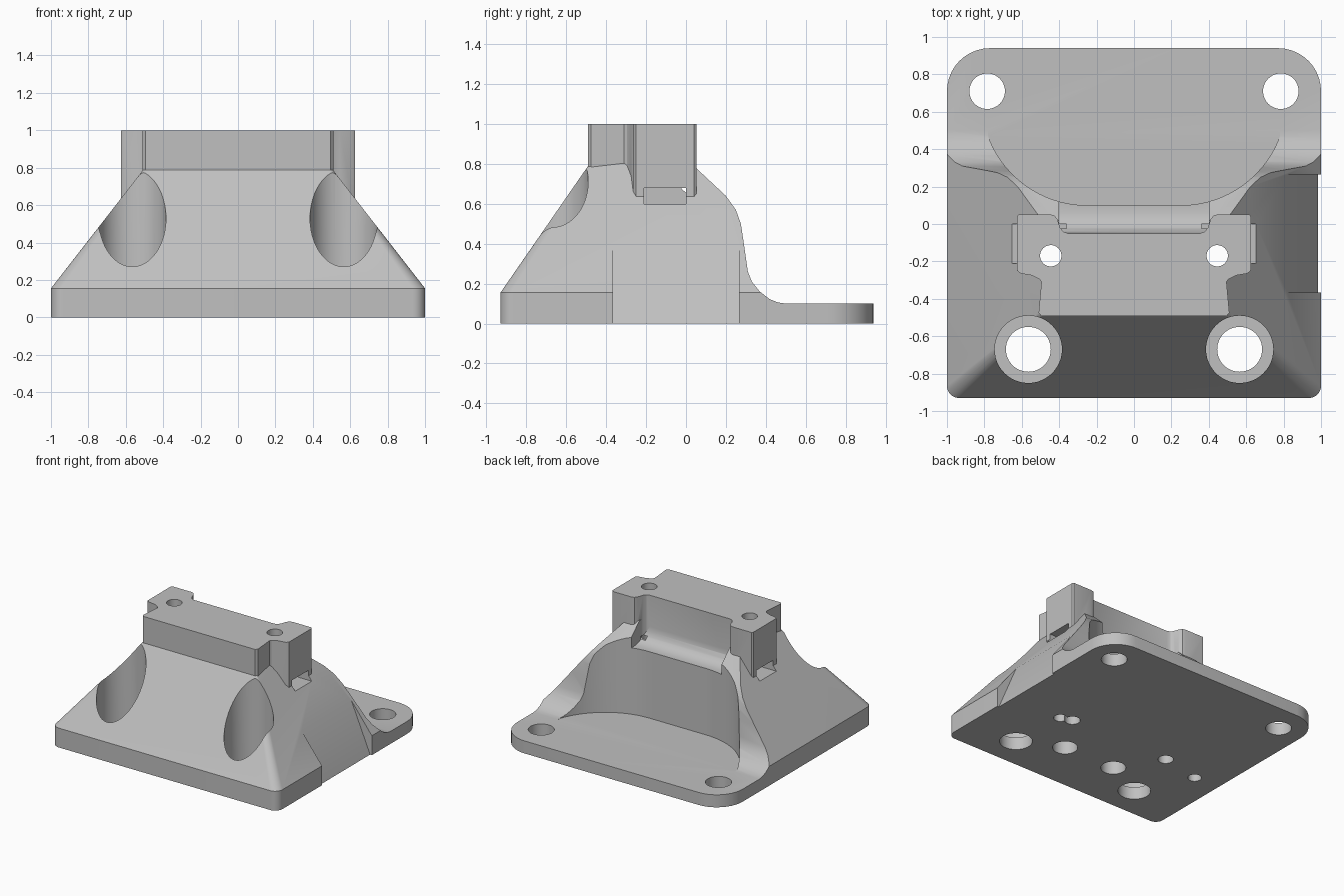
import bpy, bmesh, math
from mathutils import Vector

cube = bpy.data.objects.get("Cube")
if cube:
    bpy.data.objects.remove(cube, do_unlink=True)

# Single plain colour
grey = bpy.data.materials.new("light grey")
grey.use_nodes = True
COL = (0.53, 0.53, 0.53, 1)
grey.diffuse_color = COL
grey.node_tree.nodes["Principled BSDF"].inputs["Base Color"].default_value = COL


def loft(name, rings):
    """Skin equal-length rings of points and cap both ends."""
    bm = bmesh.new()
    loops = [[bm.verts.new(p) for p in ring] for ring in rings]
    n = len(loops[0])
    for a, b in zip(loops, loops[1:]):
        for i in range(n):
            j = (i + 1) % n
            bm.faces.new((a[i], a[j], b[j], b[i]))
    bm.faces.new(loops[0][::-1])
    bm.faces.new(loops[-1])
    bmesh.ops.recalc_face_normals(bm, faces=bm.faces)
    mesh = bpy.data.meshes.new(name)
    bm.to_mesh(mesh)
    bm.free()
    mesh.materials.append(grey)
    obj = bpy.data.objects.new(name, mesh)
    bpy.context.collection.objects.link(obj)
    return obj


def prism_z(name, pts, z0, z1):
    return loft(name, [[(x, y, z) for x, y in pts] for z in (z0, z1)])


def prism_x(name, pts, x0, x1):
    return loft(name, [[(x, y, z) for y, z in pts] for x in (x0, x1)])


def prism_y(name, pts, y0, y1):
    return loft(name, [[(x, y, z) for x, z in pts] for y in (y0, y1)])


def arc(cx, cy, r, a0, a1, n=10):
    angles = [math.radians(a0 + (a1 - a0) * i / n) for i in range(n + 1)]
    return [(cx + r * math.cos(a), cy + r * math.sin(a)) for a in angles]


def cylinder(x, y, r, z0, z1):
    return prism_z("hole_cutter", arc(x, y, r, 0, 360 - 7.5, 47), z0, z1)


def boolean(target, other, op="DIFFERENCE"):
    """Apply a boolean and discard the helper."""
    other.hide_render = True
    mod = target.modifiers.new("cut", "BOOLEAN")
    mod.operation = op
    mod.solver = "EXACT"
    mod.object = other
    bpy.context.view_layer.objects.active = target
    bpy.ops.object.modifier_apply(modifier=mod.name)
    bpy.data.objects.remove(other, do_unlink=True)


def section(z, hx, front, r):
    """Rounded rectangle: small front corners, large back corners."""
    R, back = 0.23, 0.94
    pts = (arc(-hx + r, front + r, r, 180, 270) + arc(hx - r, front + r, r, 270, 360)
           + arc(hx - R, back - R, R, 0, 90) + arc(-hx + R, back - R, R, 90, 180))
    return [(x, y, z) for x, y in pts]


# Tapered body on its straight-sided base
body = loft("mount_body", [section(0, 1, -0.93, 0.065),
                           section(0.155, 1, -0.93, 0.065),
                           section(0.81, 0.49, -0.477, 0.02)])

# Curved rear face running down into the thin back plate
rear = [(0.0, 0.83), (0.05, 0.78), (0.2, 0.64), (0.25, 0.57), (0.275, 0.5), (0.29, 0.4),
        (0.31, 0.26), (0.33, 0.21), (0.37, 0.16), (0.42, 0.122), (0.46, 0.106), (0.5, 0.1),
        (1.2, 0.1), (1.2, 1.0), (0.0, 1.0)]
boolean(body, prism_x("rear_cutter", rear, -1.2, 1.2))

# Upright-walled hollow at the back
R = 0.565
hollow = (arc(-0.25, 0.1 + R, R, 200, 270, 18) + arc(0.25, 0.1 + R, R, 270, 340, 18)
          + [(0.781, 1.2), (-0.781, 1.2)])
boolean(body, prism_z("hollow_cutter", hollow, 0.1, 1.2))

# Scooped lip behind the top block
scoop = [(-0.05, 0.9), (-0.05, 0.75), (-0.042, 0.71), (-0.02, 0.672), (0.015, 0.645),
         (0.06, 0.632), (0.3, 0.63), (0.3, 0.9)]
boolean(body, prism_x("scoop_cutter", scoop, -0.4, 0.4))

# Steeper flat let into the left flank
flank = [(0.80, 0.432), (0.993, -0.02), (1.2, -0.02), (1.2, 0.432)]
boolean(body, prism_y("flank_cutter", flank, -0.365, 0.265))

# Counterbored front bolt holes, back bolt holes
for s in (-1, 1):
    boolean(body, cylinder(s * 0.565, -0.67, 0.18, 0.1, 1.2))
    boolean(body, cylinder(s * 0.565, -0.67, 0.12, -0.1, 0.3))
    boolean(body, cylinder(s * 0.785, 0.71, 0.095, -0.1, 0.3))
    # Blind holes underneath
    boolean(body, cylinder(s * 0.23, -0.51, 0.092, -0.1, 0.45))
for x, y in ((0.535, -0.2), (-0.78, -0.24)):
    boolean(body, cylinder(x, y, 0.05, -0.1, 0.2))

# Top block with side ears, outlined on one side and mirrored
half = [(0.495, -0.492), (0.51, -0.475), (0.495, -0.31), (0.505, -0.295), (0.545, -0.275),
        (0.605, -0.265), (0.625, -0.25), (0.625, 0.04), (0.615, 0.052), (0.45, 0.052),
        (0.425, 0.045), (0.41, 0.025), (0.395, -0.02), (0.38, -0.04), (0.355, -0.0495)]
outline = half + [(-x, y) for x, y in reversed(half)]
boolean(body, prism_z("top_block", outline, 0.62, 1.0), "UNION")

# Nut slots and screw holes through the ears
for s in (-1, 1):
    slot = [(0.36 * s, -0.21), (0.8 * s, -0.21), (0.8 * s, 0.0), (0.36 * s, 0.0)]
    boolean(body, prism_z("slot_cutter", slot, 0.6, 0.68))
    boolean(body, cylinder(s * 0.445, -0.17, 0.057, -0.1, 1.2))

# Smooth the curved walls, keep hard edges
bpy.ops.object.select_all(action="DESELECT")
body.select_set(True)
bpy.context.view_layer.objects.active = body
bpy.ops.object.shade_smooth_by_angle(angle=math.radians(28))
